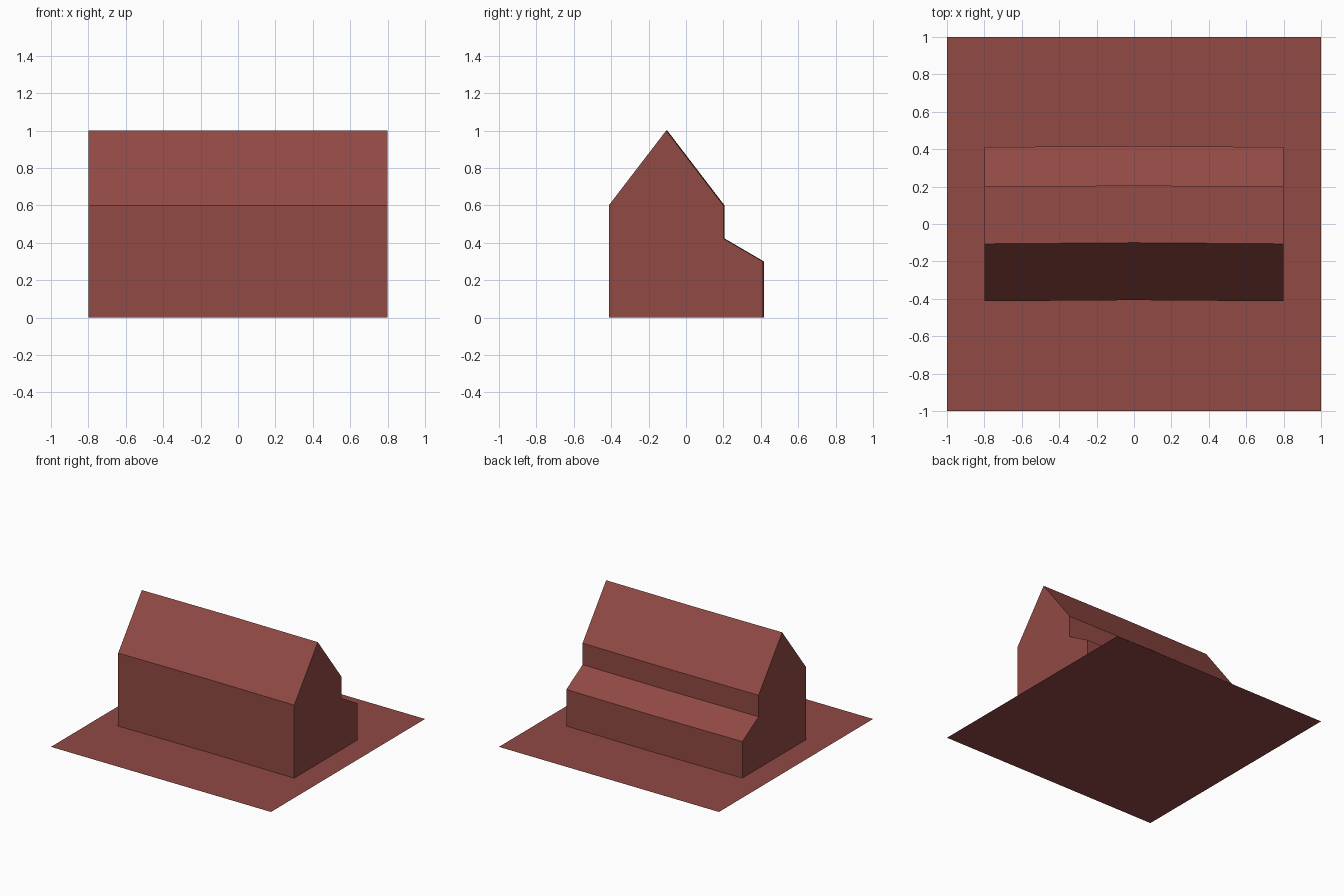
import bpy
import bmesh

cube = bpy.data.objects.get("Cube")
if cube:
    bpy.data.objects.remove(cube, do_unlink=True)

# One brick red for everything
RED = (0.283, 0.067, 0.058, 1.0)
red = bpy.data.materials.new("brick_red")
red.use_nodes = True
red.diffuse_color = RED
red.node_tree.nodes["Principled BSDF"].inputs["Base Color"].default_value = RED

HALF_LENGTH = 0.8
BOW = 0.006  # slight backward bow at mid length


def finish(name, bm):
    bmesh.ops.recalc_face_normals(bm, faces=bm.faces)
    mesh = bpy.data.meshes.new(name)
    bm.to_mesh(mesh)
    bm.free()
    mesh.materials.append(red)
    obj = bpy.data.objects.new(name, mesh)
    bpy.context.collection.objects.link(obj)
    return obj


def long_block(name, profile):
    """Sweep a (y, z) cross-section along x through a gently bowed middle."""
    bm = bmesh.new()
    stations = ((-HALF_LENGTH, 0), (0, BOW), (HALF_LENGTH, 0))
    rings = [[bm.verts.new((x, y + shift, z)) for y, z in profile]
             for x, shift in stations]
    for a, b in zip(rings, rings[1:]):
        for i in range(len(profile)):
            j = (i + 1) % len(profile)
            bm.faces.new((a[i], a[j], b[j], b[i]))
    bm.faces.new(rings[0])
    bm.faces.new(rings[-1])
    return finish(name, bm)


# Gabled main house
long_block("main_house", [(-0.413, 0), (0.2, 0), (0.2, 0.6), (-0.106, 1.0), (-0.413, 0.6)])

# Lean-to along the back wall
long_block("rear_lean_to", [(0.2, 0), (0.411, 0), (0.411, 0.3), (0.2, 0.423)])

# Flat square of ground
bm = bmesh.new()
bmesh.ops.create_grid(bm, x_segments=1, y_segments=1, size=1)
finish("ground_slab", bm)
